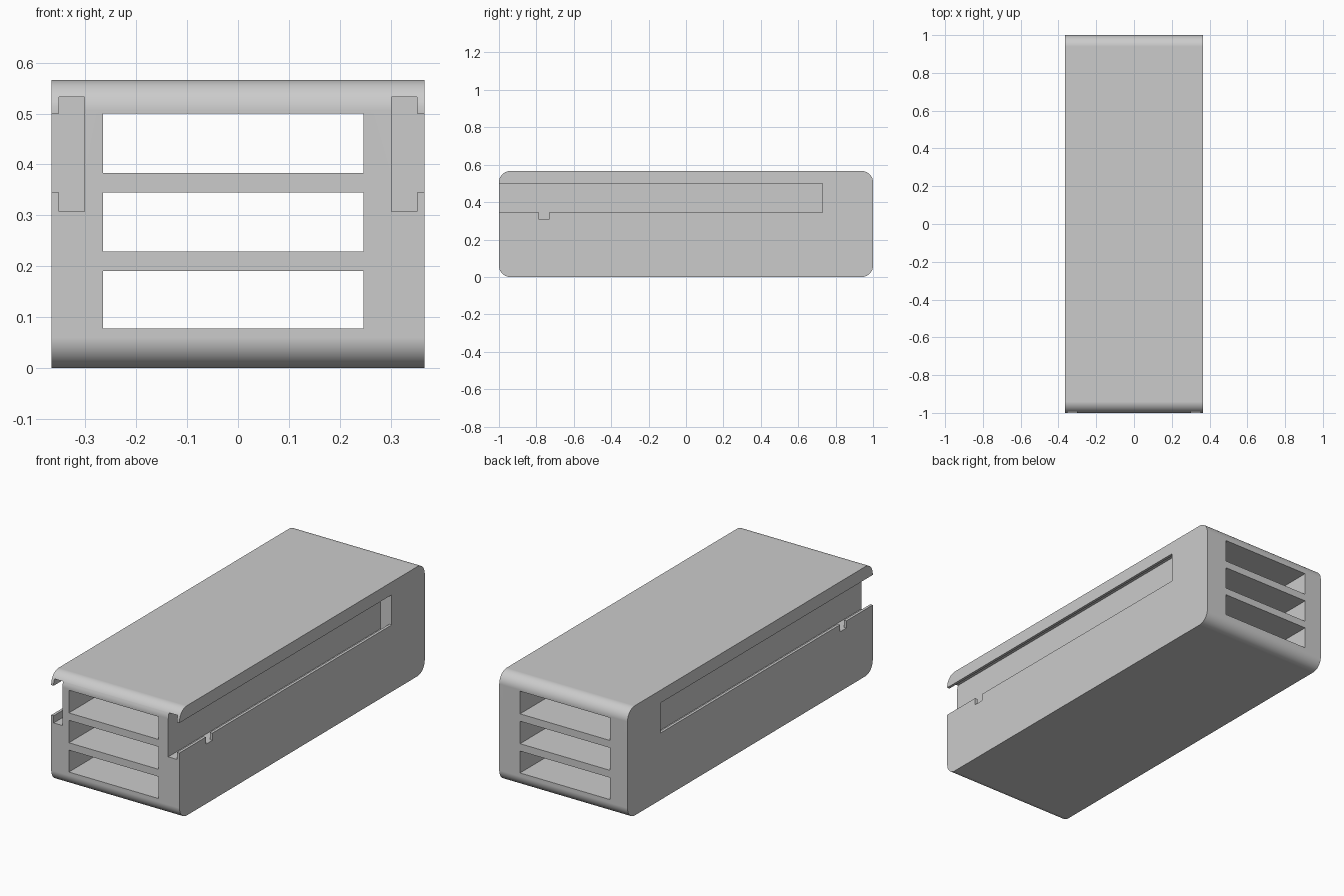
import bpy, bmesh

old = bpy.data.objects.get("Cube")
if old:
    bpy.data.objects.remove(old, do_unlink=True)

HALF_W, HALF_L, HEIGHT, RADIUS = 0.366, 1.0, 0.566, 0.06

grey = bpy.data.materials.new("light grey plastic")
grey.use_nodes = True
colour = (0.6, 0.6, 0.6, 1)
grey.diffuse_color = colour
grey.node_tree.nodes["Principled BSDF"].inputs["Base Color"].default_value = colour


def prism(name, outline, start, depth):
    """Close an outline of points and extrude it along the depth vector."""
    bm = bmesh.new()
    face = bm.faces.new([bm.verts.new([a + b for a, b in zip(p, start)]) for p in outline])
    moved = bmesh.ops.extrude_face_region(bm, geom=[face])["geom"]
    bmesh.ops.translate(bm, vec=depth, verts=[v for v in moved if isinstance(v, bmesh.types.BMVert)])
    bmesh.ops.recalc_face_normals(bm, faces=bm.faces)
    mesh = bpy.data.meshes.new(name)
    bm.to_mesh(mesh)
    bm.free()
    mesh.materials.append(grey)
    obj = bpy.data.objects.new(name, mesh)
    bpy.context.collection.objects.link(obj)
    return obj


def box(name, x, y, z):
    outline = [(x[0], 0, z[0]), (x[1], 0, z[0]), (x[1], 0, z[1]), (x[0], 0, z[1])]
    return prism(name, outline, (0, y[0], 0), (0, y[1] - y[0], 0))


# Case body, with the four crosswise edges rounded
body = box("case_body", (-HALF_W, HALF_W), (-HALF_L, HALF_L), (0, HEIGHT))
bm = bmesh.new()
bm.from_mesh(body.data)
cross = [e for e in bm.edges if abs(e.verts[0].co.x - e.verts[1].co.x) > HALF_W]
bmesh.ops.bevel(bm, geom=cross, offset=RADIUS, segments=10, profile=0.5, affect='EDGES')
bm.to_mesh(body.data)
bm.free()

cutters = []

# Three open bays running the whole length
for low, high in ((0.078, 0.191), (0.229, 0.345), (0.383, 0.5)):
    cutters.append(box("bay_cutter", (-0.265, 0.247), (-1.1, 1.1), (low, high)))

# T-shaped rail channel and small latch notch on each side
channel = [(0.302, 0.308), (0.352, 0.308), (0.352, 0.345), (0.45, 0.345),
           (0.45, 0.5), (0.352, 0.5), (0.352, 0.533), (0.302, 0.533)]
for side in (-1, 1):
    outline = [(side * x, 0, z) for x, z in channel]
    cutters.append(prism("channel_cutter", outline, (0, -1.1, 0), (0, 1.83, 0)))
    cutters.append(box("notch_cutter", sorted((side * 0.33, side * 0.45)),
                       (-0.785, -0.732), (0.308, 0.4)))

bpy.ops.object.select_all(action='DESELECT')
body.select_set(True)
bpy.context.view_layer.objects.active = body
for cutter in cutters:
    cutter.hide_render = True
    cut = body.modifiers.new("cut", 'BOOLEAN')
    cut.operation = 'DIFFERENCE'
    cut.solver = 'EXACT'
    cut.object = cutter
    bpy.ops.object.modifier_apply(modifier=cut.name)
    bpy.data.objects.remove(cutter, do_unlink=True)

# Smooth rounded edges, flat panels
bpy.ops.object.shade_smooth_by_angle(angle=0.5)
weighted = body.modifiers.new("even_shading", 'WEIGHTED_NORMAL')
weighted.keep_sharp = True
